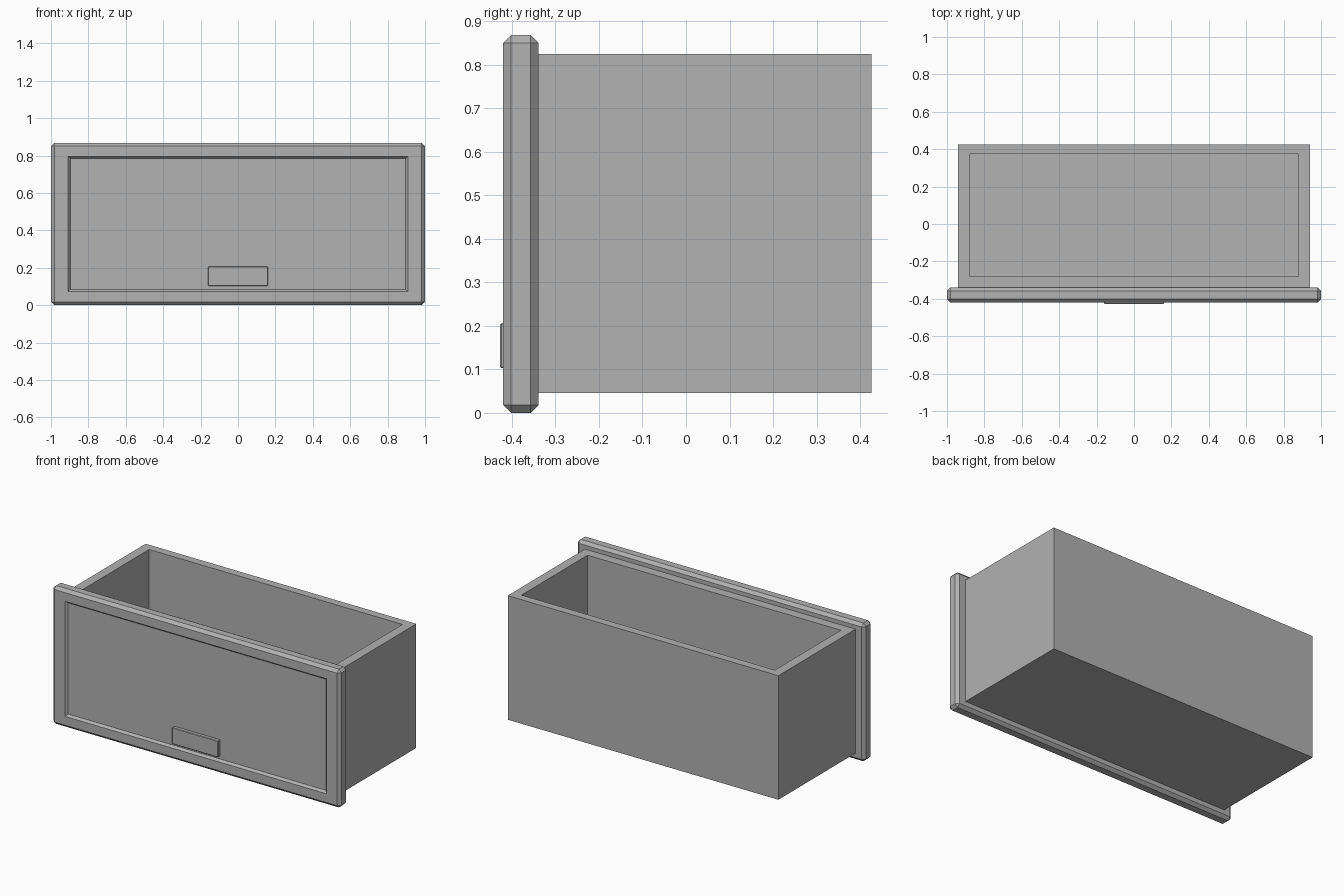
import bpy, bmesh
from mathutils import Vector

cube = bpy.data.objects.get("Cube")
if cube:
    bpy.data.objects.remove(cube, do_unlink=True)

grey = bpy.data.materials.new("plain_grey")
grey.use_nodes = True
COLOUR = (0.445, 0.445, 0.445, 1)
grey.diffuse_color = COLOUR
grey.node_tree.nodes["Principled BSDF"].inputs["Base Color"].default_value = COLOUR


def box(lo, hi, chamfer=0):
    """Box between two corners, with optional single-step chamfer on all edges."""
    bm = bmesh.new()
    bmesh.ops.create_cube(bm, size=1)
    lo, hi = Vector(lo), Vector(hi)
    for v in bm.verts:
        v.co = (lo + hi) / 2 + v.co * (hi - lo)
    if chamfer:
        bmesh.ops.bevel(bm, geom=bm.edges[:], offset=chamfer, segments=1,
                        affect='EDGES', profile=0.5)
    return bm


def face_towards(bm, direction):
    """Flat face lying farthest along a direction."""
    bm.normal_update()
    d = Vector(direction)
    return max((f for f in bm.faces if f.normal.dot(d) > 0.99),
               key=lambda f: f.calc_center_median().dot(d))


def inset_to(bm, face, lo, hi):
    """Inset a face, then snap its four corners to the given rectangle corners."""
    bmesh.ops.inset_region(bm, faces=[face], thickness=0.003)
    c = face.calc_center_median()
    for v in face.verts:
        v.co = [hi[i] if v.co[i] > c[i] else lo[i] for i in range(3)]


def finish(bm, name):
    bmesh.ops.recalc_face_normals(bm, faces=bm.faces[:])
    mesh = bpy.data.meshes.new(name)
    bm.to_mesh(mesh)
    bm.free()
    mesh.materials.append(grey)
    obj = bpy.data.objects.new(name, mesh)
    bpy.context.collection.objects.link(obj)


# Drawer body: open tray with thick walls and floor
body = box((-0.94, -0.34, 0.046), (0.94, 0.426, 0.825))
top = face_towards(body, (0, 0, 1))
inset_to(body, top, (-0.88, -0.28, 0.825), (0.88, 0.375, 0.825))
inset_to(body, top, (-0.88, -0.28, 0.105), (0.88, 0.375, 0.105))
finish(body, "drawer_body")

# Front panel: chamfered slab with a sloped-edge recess
panel = box((-1, -0.42, 0), (1, -0.339, 0.868), 0.018)
front = face_towards(panel, (0, -1, 0))
inset_to(panel, front, (-0.908, -0.42, 0.073), (0.908, -0.42, 0.795))
inset_to(panel, front, (-0.896, -0.405, 0.085), (0.896, -0.405, 0.783))
finish(panel, "front_panel")

# Pull plate standing on the recessed face
finish(box((-0.16, -0.427, 0.103), (0.16, -0.40, 0.206), 0.003), "pull_plate")
